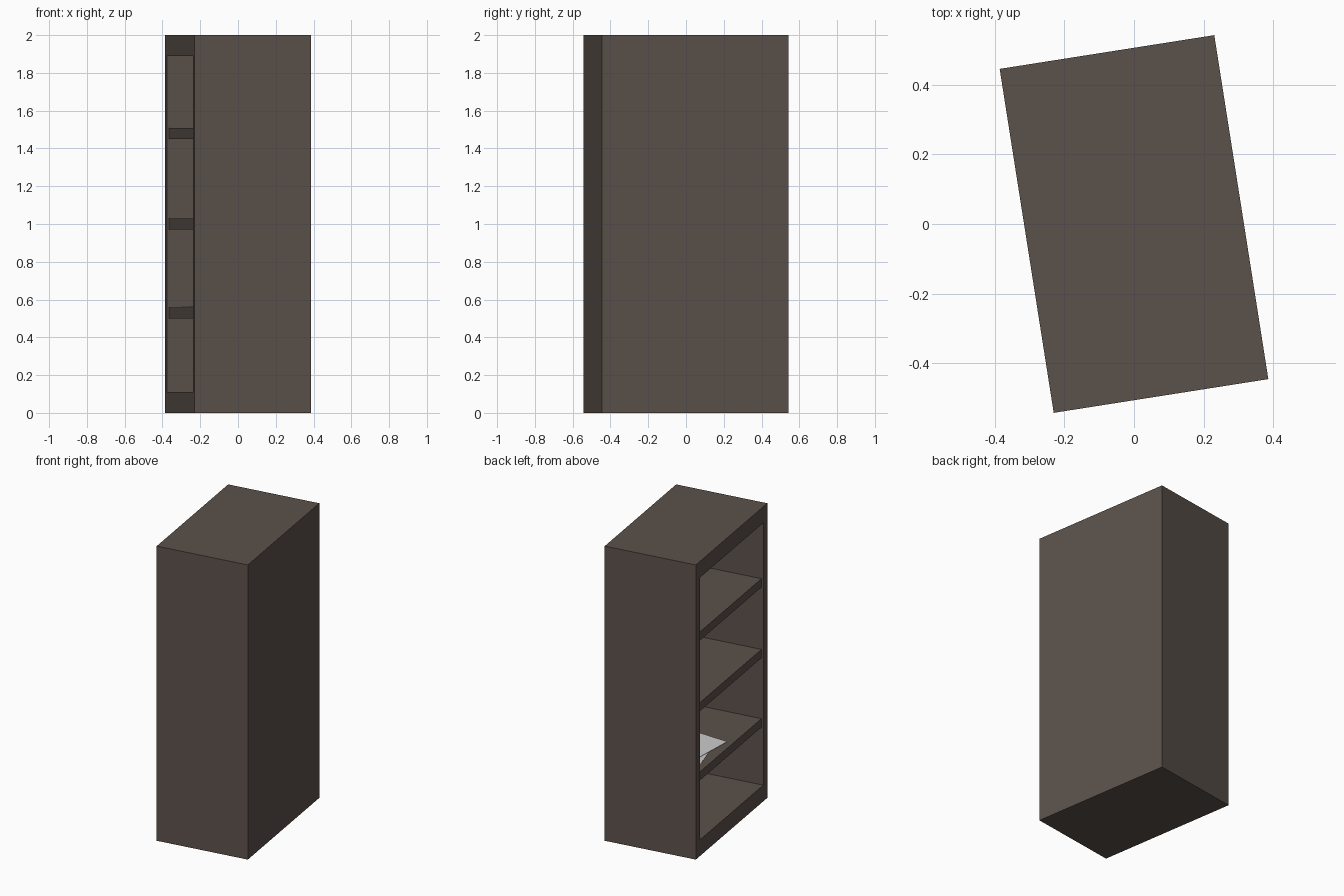
import bpy, bmesh, math
from mathutils import Matrix, Vector

if "Cube" in bpy.data.objects:
    bpy.data.objects.remove(bpy.data.objects["Cube"])

W, L, H = 0.624, 1.0, 2.0          # depth (x), length (y), height of the cabinet
SIDE, RAIL, BACK = 0.056, 0.11, 0.03
TURN = Matrix.Rotation(math.radians(8.93), 4, 'Z')


def material(name, rgb):
    m = bpy.data.materials.new(name)
    m.diffuse_color = (*rgb, 1)
    m.use_nodes = True
    m.node_tree.nodes["Principled BSDF"].inputs["Base Color"].default_value = m.diffuse_color
    return m


def add(name, bm, mat):
    bmesh.ops.recalc_face_normals(bm, faces=bm.faces)
    me = bpy.data.meshes.new(name)
    bm.to_mesh(me)
    bm.free()
    ob = bpy.data.objects.new(name, me)
    ob.matrix_world = TURN
    me.materials.append(mat)
    bpy.context.collection.objects.link(ob)
    return ob


def box(size, centre, angle=0):
    bm = bmesh.new()
    bmesh.ops.create_cube(bm, size=1, matrix=Matrix.Translation(centre)
                          @ Matrix.Rotation(math.radians(angle), 4, 'Z')
                          @ Matrix.Diagonal((*size, 1)))
    return bm


wood = material("dark_wood", (0.105, 0.083, 0.069))
white = material("paper_white", (0.55, 0.58, 0.57))

# Cabinet carcass: one block hollowed out from its open side
bm = box((W, L, H), (0, 0, H / 2))
opening = min(bm.faces, key=lambda f: f.calc_center_median().x)
bmesh.ops.inset_individual(bm, faces=[opening], thickness=0.05)
for v in opening.verts:
    v.co.y = math.copysign(L / 2 - SIDE, v.co.y)
    v.co.z = RAIL if v.co.z < H / 2 else H - RAIL
inner = bmesh.ops.extrude_discrete_faces(bm, faces=[opening])["faces"][0]
for v in inner.verts:
    v.co.x = W / 2 - BACK
add("cabinet", bm, wood)

# Three shelves, set back slightly from the opening
x0, x1 = -W / 2 + 0.012, W / 2 - BACK
for i, z in enumerate((0.53, 1.0, 1.48)):
    add(f"shelf_{i + 1}", box((x1 - x0, L - 2 * SIDE, 0.058),
                              ((x0 + x1) / 2, 0, z)), wood)

# Loose paper sheets on the lowest shelf
add("lower_sheet", box((0.25, 0.36, 0.002), (-0.1, 0.155, 0.561), 10), white)
add("upper_sheet", box((0.297, 0.42, 0.002), (-0.077, 0.139, 0.5645), -11), white)
